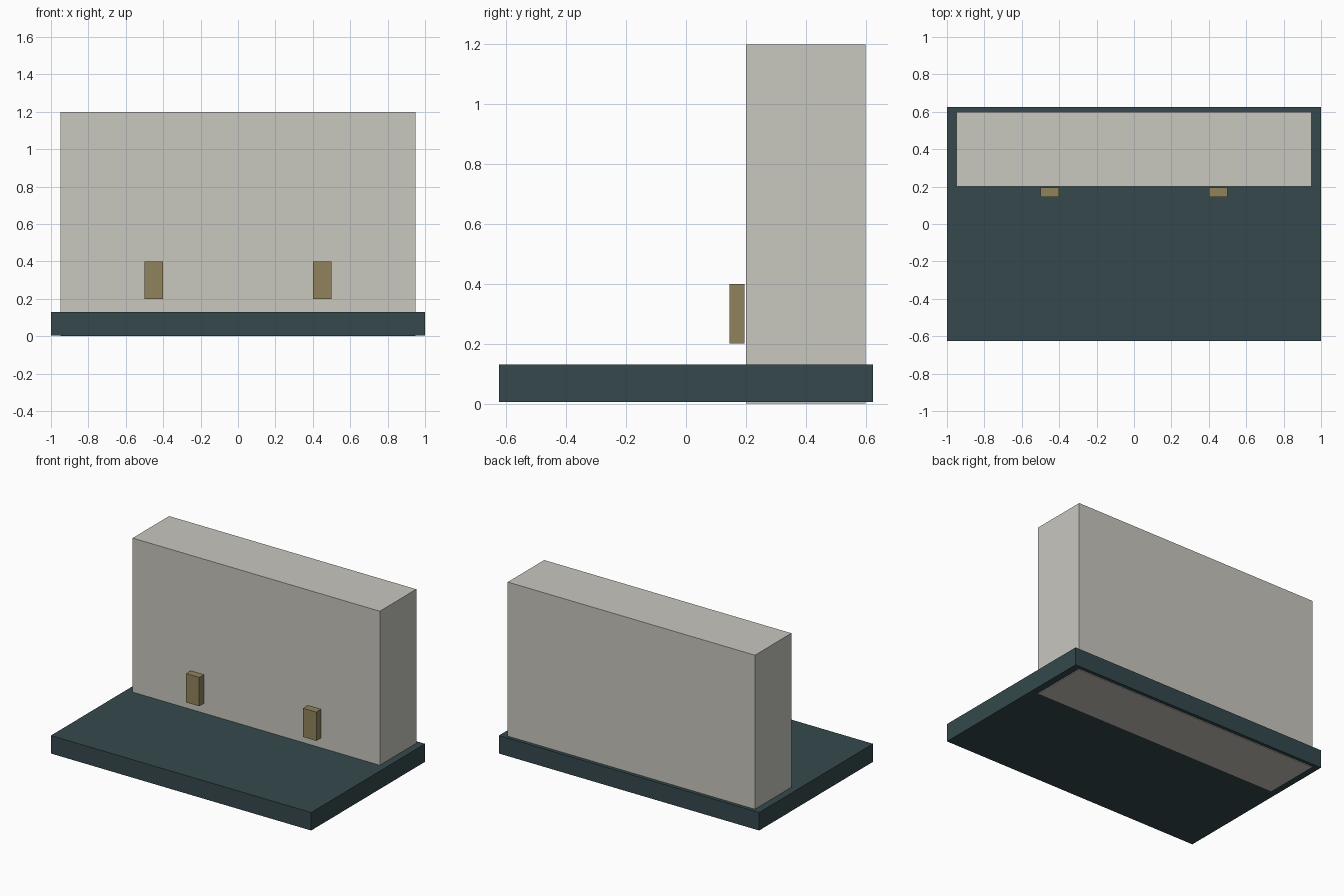
import bpy

if "Cube" in bpy.data.objects:
    bpy.data.objects.remove(bpy.data.objects["Cube"])


def material(name, color):
    mat = bpy.data.materials.new(name)
    mat.diffuse_color = (*color, 1.0)
    mat.use_nodes = True
    mat.node_tree.nodes["Principled BSDF"].inputs["Base Color"].default_value = mat.diffuse_color
    return mat


def box(name, low, high, mat):
    """Flat-faced box spanning two opposite corners."""
    center = [(a + b) / 2 for a, b in zip(low, high)]
    bpy.ops.mesh.primitive_cube_add(size=1, location=center)
    obj = bpy.context.object
    obj.name = name
    obj.scale = [b - a for a, b in zip(low, high)]
    bpy.ops.object.transform_apply(location=True, rotation=False, scale=True)
    obj.data.materials.append(mat)
    return obj


slate = material("slate", (0.035, 0.066, 0.073))
stone = material("stone", (0.58, 0.57, 0.52))
brass = material("brass", (0.28, 0.23, 0.11))

# Wide base slab
box("base_slab", (-1, -0.625, 0.005), (1, 0.625, 0.13), slate)

# Upright block, passing through the slab and just below its underside
box("upright_block", (-0.95, 0.2, 0), (0.95, 0.6, 1.2), stone)

# Pair of small plates standing just off the front of the block
plates = box("front_plates", (0.4, 0.145, 0.2), (0.5, 0.196, 0.4), brass)
mirror = plates.modifiers.new("Mirror", 'MIRROR')
mirror.use_axis = (True, False, False)
# Mirror about the world centre
plates_origin = plates.location.copy()
plates.data.transform(plates.matrix_world)
plates.location -= plates_origin
